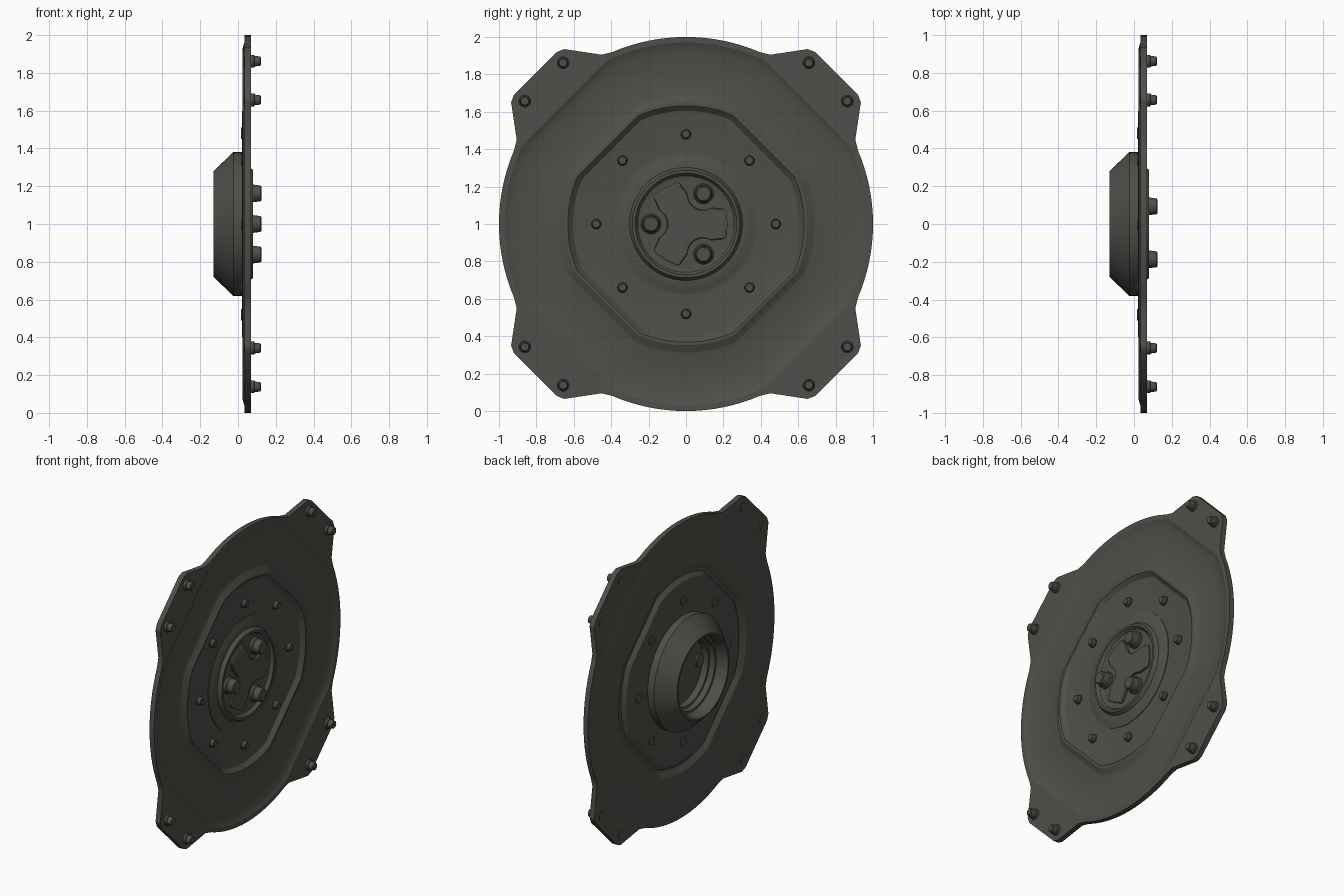
import bpy, bmesh, math

if "Cube" in bpy.data.objects:
    bpy.data.objects.remove(bpy.data.objects["Cube"])

mat = bpy.data.materials.new("dark olive metal")
mat.diffuse_color = (0.078, 0.078, 0.067, 1)
mat.use_nodes = True
mat.node_tree.nodes["Principled BSDF"].inputs["Base Color"].default_value = mat.diffuse_color

def finish(name, bm, angle=25):
    bmesh.ops.recalc_face_normals(bm, faces=bm.faces)
    me = bpy.data.meshes.new(name)
    bm.to_mesh(me)
    bm.free()
    ob = bpy.data.objects.new(name, me)
    bpy.context.collection.objects.link(ob)
    me.materials.append(mat)
    bpy.ops.object.select_all(action='DESELECT')
    ob.select_set(True)
    bpy.context.view_layer.objects.active = ob
    bpy.ops.object.shade_smooth_by_angle(angle=math.radians(angle))
    return ob

def loft(name, rings, caps=False, closed=False, angle=25):
    """rings: list of (list of (y, z) points, x); z is measured from the plate centre"""
    bm = bmesh.new()
    vs = [[bm.verts.new((x, y, z + 1)) for y, z in pts] for pts, x in rings]
    pairs = list(zip(vs, vs[1:])) + ([(vs[-1], vs[0])] if closed else [])
    for a, b in pairs:
        n = len(a)
        for i in range(n):
            j = (i + 1) % n
            bm.faces.new((a[i], a[j], b[j], b[i]))
    if caps:
        bm.faces.new(vs[0])
        bm.faces.new(vs[-1])
    return finish(name, bm, angle)

def circle(r, n=32, cy=0, cz=0):
    return [(cy + r * math.cos(2 * math.pi * i / n), cz + r * math.sin(2 * math.pi * i / n))
            for i in range(n)]

def four_fold(quarter):
    out = []
    for k in range(4):
        c, s = round(math.cos(k * math.pi / 2)), round(math.sin(k * math.pi / 2))
        out += [(c * y - s * z, s * y + c * z) for y, z in quarter]
    return out

ARC, DIAG = 16, 8
def arc(r, a):
    return [(r * math.cos(t), r * math.sin(t))
            for t in (a * (2 * i / ARC - 1) for i in range(ARC + 1))]

def clipped(r, d=None):
    """circle of radius r cut by four diagonals at distance d"""
    if d is None:
        a = math.radians(23)
        step = (math.pi / 2 - 2 * a) / DIAG
        return four_fold(arc(r, a) + [(r * math.cos(a + step * i), r * math.sin(a + step * i))
                                      for i in range(1, DIAG)])
    a = math.pi / 4 - math.acos(d / r)
    p, q = (r * math.cos(a), r * math.sin(a)), (r * math.sin(a), r * math.cos(a))
    return four_fold(arc(r, a) + [(p[0] + (q[0] - p[0]) * i / DIAG, p[1] + (q[1] - p[1]) * i / DIAG)
                                  for i in range(1, DIAG)])

# Outline: round disc with four corner tabs
outline = four_fold(arc(1.0, math.radians(23)) + [
    (0.905, 0.45), (0.935, 0.65), (0.92, 0.69), (0.805, 0.805),
    (0.69, 0.92), (0.65, 0.935), (0.45, 0.905)])

# Dished plate with pressed octagonal ridge
front = [(.97, .915, .070), (.955, .902, .063), (.925, .875, .054), (.86, .815, .047),
         (.69, .64, .044), (.685, .635, .046), (.648, .602, .066), (.632, .588, .066), (.605, .562, .042),
         (.595, .553, .040)]
rings = [(outline, .035), (outline, .070)]
rings += [(clipped(r, d), x) for r, d, x in front]
rings += [(clipped(.33), .040), (clipped(.33), .022)]
back = [(.595, .553, .022), (.605, .562, .024), (.632, .588, .046), (.648, .602, .046),
        (.685, .635, .026), (.93, .88, .025), (.965, .91, .035)]
rings += [(clipped(r, d), x) for r, d, x in back]
loft("dished_plate", rings, closed=True)

# Hollow hub: front ridge, back cone and stepped bore
hub = [(.225, .057), (.25, .057), (.258, .060), (.272, .080), (.287, .080), (.302, .056),
       (.345, .053), (.355, .048), (.38, .044), (.38, -.025), (.28, -.13), (.268, -.13),
       (.255, -.09), (.255, -.05), (.24, -.05), (.24, -.01), (.225, -.01), (.225, .035)]
loft("hub", [(circle(r, 80), x) for r, x in hub], caps=True)

# Raised three-lobed boss in the hub centre
star = []
for k in range(3):
    pts = [(.205, -.080), (.218, -.068), (.222, 0), (.218, .068), (.205, .080)]
    for i in range(11):
        t = math.radians(300 - 12 * i)
        pts.append((.093 + .085 * math.cos(t), .160 + .085 * math.sin(t)))
    c, s = math.cos(k * 2 * math.pi / 3), math.sin(k * 2 * math.pi / 3)
    star += [(c * y - s * z, s * y + c * z) for y, z in pts]
small = [(y * .955, z * .955) for y, z in star]
loft("hub_boss", [(star, .054), (star, .066), (small, .071)], caps=True)

def bolt(name, cy, cz, profile):
    loft(name, [(circle(r, 24, cy, cz), x) for r, x in profile], caps=True)

# Large hub bolts, with round ends showing inside the bore
for k in range(3):
    t = math.radians(60 + 120 * k)
    bolt("hub_bolt", .187 * math.cos(t), .187 * math.sin(t),
         [(.042, .024), (.042, .05), (.054, .05), (.054, .074), (.047, .079), (.042, .119), (.036, .124)])

# Ring of small bolts through the octagonal panel
for k in range(8):
    t = k * math.pi / 4
    bolt("panel_bolt", .48 * math.cos(t), .48 * math.sin(t),
         [(.030, .015), (.030, .048), (.027, .049), (.023, .066), (.019, .069)])

# Pairs of bolts on the corner tabs
for sy in (-1, 1):
    for sz in (-1, 1):
        for y, z in ((.657, .862), (.862, .657)):
            bolt("tab_bolt", sy * y, sz * z,
                 [(.024, .031), (.034, .05), (.034, .086), (.028, .088), (.025, .117), (.020, .121)])
